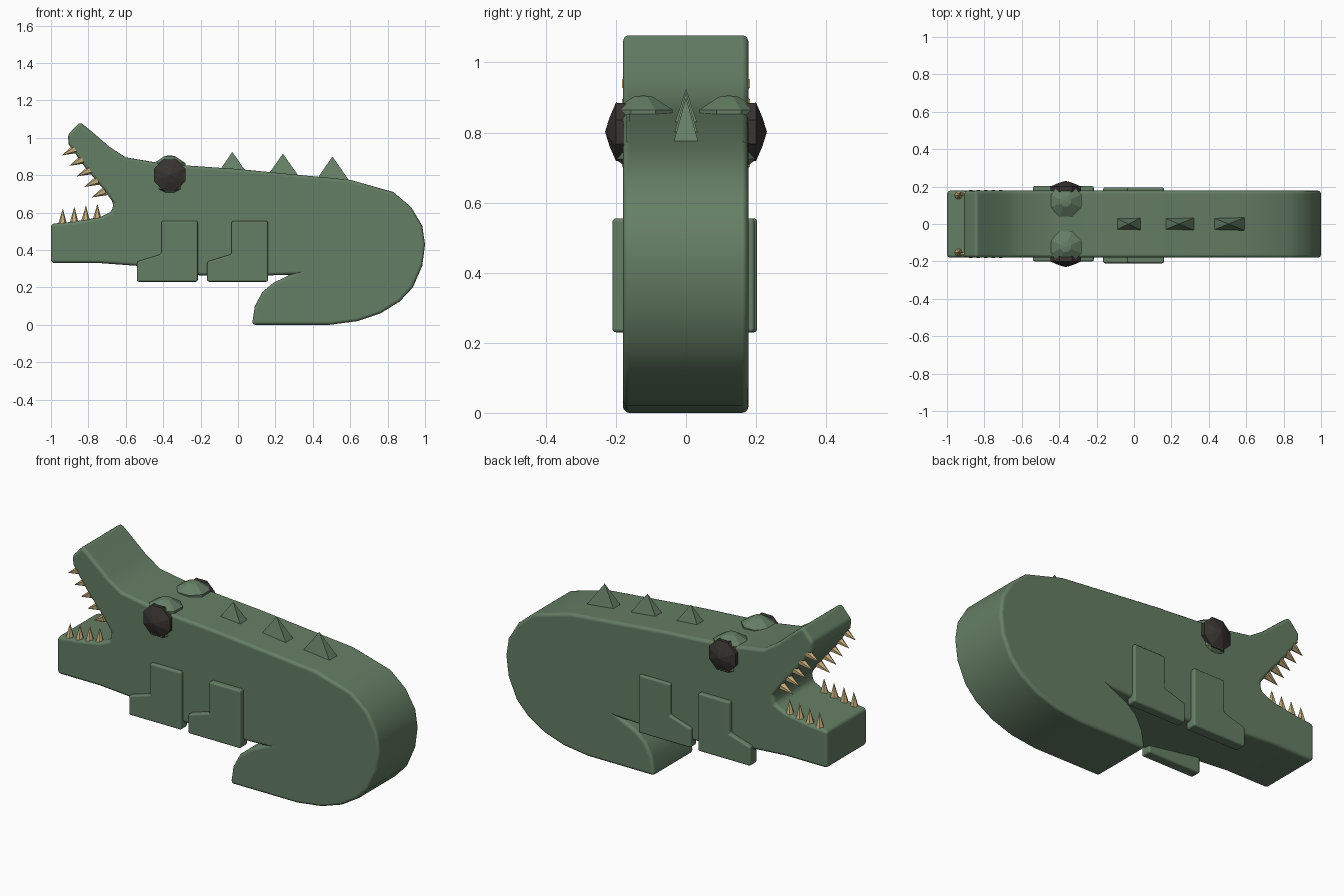
import bpy, bmesh, math
from mathutils import Vector, Matrix

if "Cube" in bpy.data.objects:
    bpy.data.objects.remove(bpy.data.objects["Cube"], do_unlink=True)


def material(name, rgb):
    m = bpy.data.materials.new(name)
    m.use_nodes = True
    m.diffuse_color = (*rgb, 1)
    m.node_tree.nodes["Principled BSDF"].inputs["Base Color"].default_value = (*rgb, 1)
    return m


green = material("reptile green", (0.13, 0.21, 0.13))
dark = material("eye black", (0.04, 0.034, 0.03))
tan = material("tooth tan", (0.60, 0.45, 0.22))


def finish(name, bm, mat, smooth=False):
    bmesh.ops.recalc_face_normals(bm, faces=bm.faces)
    me = bpy.data.meshes.new(name)
    bm.to_mesh(me)
    bm.free()
    me.materials.append(mat)
    ob = bpy.data.objects.new(name, me)
    bpy.context.collection.objects.link(ob)
    for p in me.polygons:
        p.use_smooth = smooth
    return ob


def slab(name, outline, y0, y1, bevel):
    """Extrude an x-z outline along y and round its edges."""
    bm = bmesh.new()
    face = bm.faces.new([bm.verts.new((x, y0, z)) for x, z in outline])
    ext = bmesh.ops.extrude_face_region(bm, geom=[face])["geom"]
    bmesh.ops.translate(bm, vec=(0, y1 - y0, 0),
                        verts=[v for v in ext if isinstance(v, bmesh.types.BMVert)])
    ob = finish(name, bm, green, True)
    mod = ob.modifiers.new("rounded edges", "BEVEL")
    mod.width = bevel
    mod.segments = 3
    mod.limit_method = "ANGLE"
    mod.angle_limit = math.radians(40)
    mod.harden_normals = True
    return ob


def spike(name, base, direction, length, radius, sides, mat):
    """Pointed cone standing on base and pointing along direction."""
    d = Vector(direction).normalized()
    bm = bmesh.new()
    rot = d.to_track_quat("Z", "Y").to_matrix().to_4x4()
    bmesh.ops.create_cone(bm, cap_ends=True, segments=sides, radius1=radius, radius2=0,
                          depth=length,
                          matrix=Matrix.Translation(Vector(base) + d * length / 2) @ rot)
    return finish(name, bm, mat)


def lathe(name, rings, centre, axis, mat):
    """Eight-sided solid from (radius, offset) rings along an axis."""
    bm = bmesh.new()
    loops = []
    for r, h in rings:
        loops.append([bm.verts.new((r * math.cos((i + .5) * math.pi / 4),
                                    r * math.sin((i + .5) * math.pi / 4), h))
                      for i in range(8)])
    for a, b in zip(loops, loops[1:]):
        for i in range(8):
            j = (i + 1) % 8
            bm.faces.new((a[i], a[j], b[j], b[i]))
    bm.faces.new(loops[0])
    bm.faces.new(loops[-1])
    bmesh.ops.remove_doubles(bm, verts=bm.verts, dist=0.0005)
    rot = Vector(axis).to_track_quat("Z", "Y").to_matrix().to_4x4()
    bmesh.ops.transform(bm, matrix=Matrix.Translation(centre) @ rot, verts=bm.verts)
    return finish(name, bm, mat)


# Body: jaws, back, rounded rump and tail curled under the belly
body = [(-1, .54), (-1, .33), (-.74, .33), (-.535, .315), (-.21, .265), (.1, .262),
        (.28, .268), (.19, .225), (.13, .175), (.09, .1), (.075, 0), (.49, 0),
        (.64, .02), (.76, .06), (.865, .125), (.935, .2), (.985, .315), (1, .43),
        (.985, .53), (.925, .63), (.83, .71), (.6, .775), (.01, .832), (-.39, .86),
        (-.6, .895), (-.685, .95), (-.79, 1.04), (-.845, 1.085), (-.91, 1.015),
        (-.905, .965), (-.82, .845), (-.715, .72), (-.665, .65), (-.675, .605),
        (-.74, .575), (-.89, .55)]
slab("body", body, -.18, .178, .018)

# Legs: flat boot shapes on both flanks
leg = [(-.41, .555), (-.215, .555), (-.215, .23), (-.54, .23), (-.54, .338), (-.41, .378)]
for name, dx, right, left in (("front", 0, -.2, .203), ("hind", .375, -.21, .196)):
    shape = [(x + dx, z) for x, z in leg]
    slab(name + "_leg_near", shape, right, -.14, .01)
    slab(name + "_leg_far", shape, .14, left, .01)

# Back spikes: four-sided pyramids
for i, (x, base, top, half) in enumerate(((-.03, .815, .925, .075), (.24, .79, .915, .088),
                                          (.505, .77, .9, .09))):
    ob = spike(f"back_spike_{i + 1}", (0, 0, 0), (0, 0, 1), top - base, 1, 4, green)
    ob.data.transform(Matrix.Rotation(math.pi / 4, 4, "Z"))
    ob.data.transform(Matrix.Diagonal((half * math.sqrt(2), .036 * math.sqrt(2), 1, 1)))
    # square the base to the body axis whatever the cone's starting angle
    for v in ob.data.vertices:
        if v.co.z < .01:
            v.co.x = math.copysign(half, v.co.x) if abs(v.co.x) > .01 else 0
            v.co.y = math.copysign(.036, v.co.y) if abs(v.co.y) > .01 else 0
    if any(abs(v.co.x) < .01 and v.co.z < .01 for v in ob.data.vertices):
        corners = [v for v in ob.data.vertices if v.co.z < .01]
        corners.sort(key=lambda v: math.atan2(v.co.y, v.co.x))
        for v, (sx, sy) in zip(corners, ((-1, -1), (1, -1), (1, 1), (-1, 1))):
            v.co.x, v.co.y = sx * half, sy * .036
    ob.location = (x, 0, base)

# Eyes: green sockets with dark faceted pupils
for side, s in (("near", -1), ("far", 1)):
    lathe(f"eye_socket_{side}", ((.05, -.1), (.088, -.075), (.09, .065), (.03, .102), (0, .106)),
          (-.365, s * .122, .8), (0, 0, 1), green)
    lathe(f"eye_{side}", ((.088, -.03), (.09, 0), (.045, .018), (0, .031)),
          (-.365, s * .2, .802), (0, s, 0), dark)

# Teeth: rows along both edges of both jaws
for side, s in (("near", -1), ("far", 1)):
    for i in range(4):
        t = i / 3
        spike(f"lower_tooth_{side}_{i + 1}", (-.938 + .185 * t, s * .152, .54 + .025 * t),
              (.02, 0, 1), .082, .023, 6, tan)
    for i in range(5):
        t = i / 4
        spike(f"upper_tooth_{side}_{i + 1}", (-.87 + .16 * t, s * .162, .94 - .225 * t),
              (-.85, 0, -.4), .08, .024, 6, tan)
